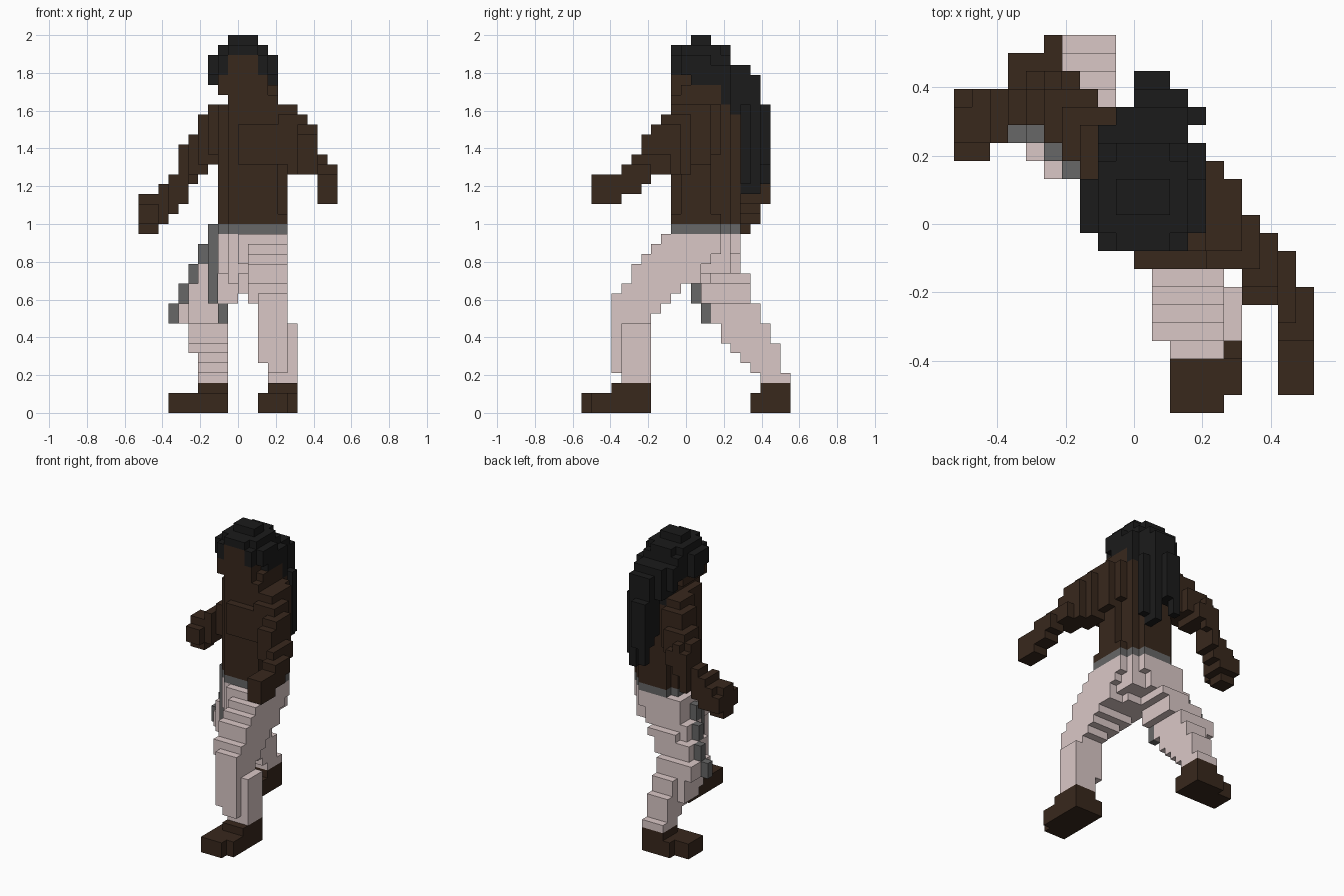
import bpy
import bmesh
from mathutils import Vector

# Remove the default cube only
if "Cube" in bpy.data.objects:
    bpy.data.objects.remove(bpy.data.objects["Cube"], do_unlink=True)

UNIT = 2.0 / 38                      # edge length of one block
ORIGIN = Vector((10, 10.5, 0))       # grid point that sits at the world origin
occupied = {}                        # block -> part name, the first part keeps it
part_materials = {}


def make_material(name, rgb):
    mat = bpy.data.materials.new(name)
    mat.use_nodes = True
    colour = (*rgb, 1.0)
    mat.diffuse_color = colour
    bsdf = mat.node_tree.nodes["Principled BSDF"]
    bsdf.inputs["Base Color"].default_value = colour
    bsdf.inputs["Roughness"].default_value = 0.9
    return mat


def blocks(part, material, boxes, keep=None):
    """Fill inclusive block ranges: low corner, then high corner."""
    part_materials[part] = material
    for x0, y0, z0, x1, y1, z1 in boxes:
        for x in range(x0, x1 + 1):
            for y in range(y0, y1 + 1):
                for z in range(z0, z1 + 1):
                    if keep is None or keep(x, y):
                        occupied.setdefault((x, y, z), part)


def waist(x, y):
    """Footprint of the turned body: a square with bevelled corners."""
    return 18 <= x + y <= 27 and x - y >= -6


def ribs(x, y):
    """The waist footprint with two more blocks taken off the left side."""
    return waist(x, y) and x - y <= 4 and (x, y) != (14, 13)


def build_part(part):
    """Skin the part with the faces that stay exposed on the whole figure."""
    bm = bmesh.new()
    cache = {}

    def vert(p):
        key = tuple(p)
        if key not in cache:
            cache[key] = bm.verts.new((Vector(key) - ORIGIN) * UNIT)
        return cache[key]

    for cell, owner in occupied.items():
        if owner != part:
            continue
        for axis in range(3):
            for side in (0, 1):
                near = list(cell)
                near[axis] += 2 * side - 1
                if tuple(near) in occupied:
                    continue
                u, v = (axis + 1) % 3, (axis + 2) % 3
                ring = []
                for du, dv in ((0, 0), (1, 0), (1, 1), (0, 1)):
                    p = list(cell)
                    p[axis] += side
                    p[u] += du
                    p[v] += dv
                    ring.append(vert(p))
                bm.faces.new(ring if side else ring[::-1])
    mesh = bpy.data.meshes.new(part)
    bm.to_mesh(mesh)
    bm.free()
    mesh.materials.append(part_materials[part])
    obj = bpy.data.objects.new(part, mesh)
    bpy.context.collection.objects.link(obj)


skin = make_material("dark brown", (0.040, 0.021, 0.012))
black = make_material("soft black", (0.011, 0.011, 0.011))
cloth = make_material("pale rose cloth", (0.70, 0.575, 0.565))
grey = make_material("mid grey", (0.135, 0.135, 0.135))

# Head: face set into the hair cap, neck below
blocks("face", skin, [
    (8, 9, 32, 12, 13, 32), (8, 9, 33, 12, 10, 33), (9, 9, 34, 11, 9, 35)])
blocks("neck", skin, [(9, 9, 31, 13, 13, 31), (9, 10, 32, 13, 13, 32)])

# Hair: stepped cap, then a fall down the back that parts into two tips
blocks("hair_cap", black, [
    (9, 11, 37, 11, 12, 37), (9, 9, 36, 11, 14, 36), (8, 10, 36, 12, 13, 36),
    (8, 9, 34, 12, 9, 35), (7, 10, 34, 13, 12, 35), (8, 13, 34, 12, 14, 35),
    (7, 11, 33, 13, 12, 33), (8, 13, 33, 13, 14, 34), (8, 15, 32, 12, 15, 34)])
blocks("hair_fall", black, [
    (9, 14, 31, 13, 14, 32), (9, 15, 30, 12, 15, 33), (9, 16, 31, 12, 16, 34),
    (10, 17, 25, 12, 17, 33), (10, 16, 26, 12, 16, 30),
    (10, 18, 25, 11, 18, 30), (10, 18, 23, 10, 18, 24),
    (12, 16, 23, 12, 17, 25), (12, 16, 22, 12, 17, 22),
    (13, 16, 23, 13, 16, 30)])

# Belt with two loose tails on the right hip
blocks("belt", grey, [(8, 9, 18, 14, 15, 18)], waist)
blocks("straight_tail", grey, [(7, 11, 11, 7, 11, 18), (8, 12, 9, 8, 12, 10)])
blocks("slanted_tail", grey, [
    (6 - n, min(13 + n, 15), 15 - 2 * n, 6 - n, min(13 + n, 15), 16 - 2 * n)
    for n in range(4)])

# Torso and chest
blocks("torso", skin, [(8, 9, 20, 14, 15, 30)], ribs)
blocks("lower_back", skin, [(8, 9, 19, 14, 15, 19)], waist)
blocks("chest", skin, [(10, 8, 25, 14, 8, 28)])

# Arms, shoulder to hand
blocks("left_arm", skin, [
    (12, 9, 26, 14, 13, 30), (15, 9, 25, 15, 12, 30), (14, 8, 25, 16, 10, 29),
    (15, 8, 24, 16, 10, 28), (16, 7, 24, 17, 9, 28), (16, 6, 24, 17, 8, 27),
    (18, 7, 24, 18, 8, 25), (18, 5, 23, 18, 6, 25), (18, 4, 22, 19, 5, 24),
    (19, 6, 23, 19, 6, 24), (18, 1, 21, 19, 3, 23)])
blocks("right_arm", skin, [
    (7, 13, 26, 9, 15, 30), (7, 14, 25, 8, 16, 29), (7, 17, 25, 7, 17, 27),
    (6, 14, 25, 6, 16, 29), (6, 15, 24, 6, 17, 27), (6, 18, 24, 6, 18, 25),
    (5, 15, 24, 5, 17, 27), (5, 18, 23, 5, 18, 26), (4, 16, 21, 4, 18, 25),
    (4, 16, 26, 4, 17, 26), (3, 16, 20, 3, 17, 23), (2, 15, 19, 2, 17, 22),
    (0, 15, 18, 1, 16, 18), (0, 14, 19, 1, 16, 20), (0, 17, 19, 0, 17, 20),
    (0, 15, 21, 1, 16, 21), (1, 17, 19, 1, 17, 21)])

# Trousers: hips, then each leg layer by layer from hip to ankle
blocks("hips", cloth, [
    (8, 9, 16, 14, 15, 17), (8, 9, 14, 13, 14, 15), (9, 9, 13, 12, 12, 13)], waist)
blocks("left_leg", cloth, [
    (10, 8, 15, 14, 12, 17), (11, 7, 15, 14, 11, 16), (11, 6, 13, 14, 11, 15),
    (11, 5, 13, 14, 10, 14), (10, 8, 12, 13, 9, 13), (11, 4, 12, 14, 9, 12),
    (11, 4, 11, 14, 8, 11), (12, 3, 10, 14, 7, 11), (12, 3, 9, 14, 6, 9),
    (12, 3, 5, 14, 6, 8), (15, 4, 3, 15, 6, 8), (13, 3, 4, 14, 6, 4),
    (13, 4, 3, 14, 6, 3)])
blocks("right_leg", cloth, [
    (7, 11, 14, 11, 15, 17), (6, 13, 13, 10, 15, 14), (7, 12, 13, 10, 16, 13),
    (5, 13, 11, 9, 16, 12), (7, 12, 11, 9, 12, 12), (4, 14, 9, 8, 17, 10),
    (5, 13, 9, 8, 13, 10), (5, 14, 7, 5, 17, 8), (6, 14, 7, 8, 18, 8),
    (5, 15, 6, 5, 17, 6), (6, 15, 6, 8, 19, 6),
    (6, 16, 5, 8, 19, 5), (6, 17, 4, 8, 19, 4), (6, 18, 3, 8, 20, 3)])

# Feet: long sole with a raised ankle
blocks("left_foot", skin, [
    (12, 0, 0, 14, 6, 1), (15, 1, 0, 15, 6, 1), (13, 3, 2, 15, 6, 2)])
blocks("right_foot", skin, [
    (3, 17, 0, 4, 19, 1), (5, 17, 0, 8, 20, 1), (6, 18, 2, 8, 20, 2)])

for part_name in part_materials:
    build_part(part_name)
